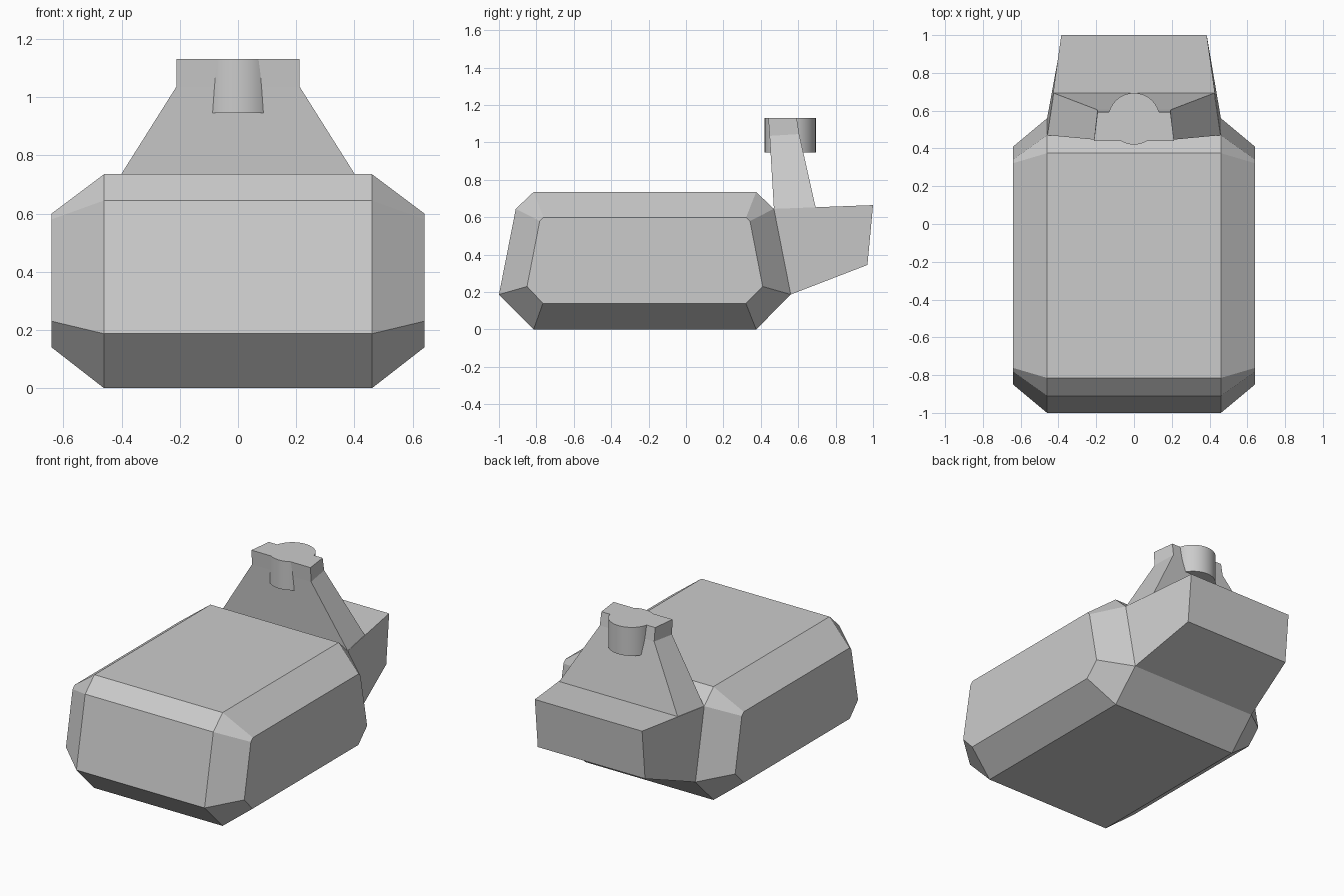
import bpy, bmesh

if "Cube" in bpy.data.objects:
    bpy.data.objects.remove(bpy.data.objects["Cube"])


def loft(name, rings):
    """Closed solid skinned through rings of equal point count."""
    bm = bmesh.new()
    loops = [[bm.verts.new(p) for p in ring] for ring in rings]
    n = len(loops[0])
    for a, b in zip(loops, loops[1:]):
        for i in range(n):
            j = (i + 1) % n
            bm.faces.new((a[i], a[j], b[j], b[i]))
    bm.faces.new(loops[0])
    bm.faces.new(loops[-1])
    bmesh.ops.recalc_face_normals(bm, faces=bm.faces)
    mesh = bpy.data.meshes.new(name)
    bm.to_mesh(mesh)
    bm.free()
    obj = bpy.data.objects.new(name, mesh)
    bpy.context.collection.objects.link(obj)
    return obj


# Faceted main body: octagonal side profiles, smaller at the outer sides
inner = [(-.815, 0), (.375, 0), (.56, .187), (.47, .645),
         (.375, .735), (-.815, .735), (-.91, .645), (-1, .187)]
outer = [(-.765, .14), (.32, .14), (.41, .23), (.342, .58),
         (.322, .6), (-.762, .6), (-.782, .58), (-.85, .23)]
loft("main_body", [[(x, y, z) for y, z in prof] for x, prof in
                   ((-.64, outer), (-.46, inner), (.46, inner), (.64, outer))])


def bar(y, z, x):
    """Left and right points at one profile position."""
    return [(-x, y, z), (x, y, z)]


# Rear block, flush with the sloped back of the body
loft("rear_block", [
    bar(.56, .187, .46) + bar(.47, .645, .46)[::-1],
    bar(.97, .345, .385) + bar(1.0, .665, .385)[::-1]])

# Tapered neck with a short upright top
loft("neck", [
    bar(.47, .645, .458) + bar(.693, .653, .425)[::-1],
    bar(.447, 1.035, .212) + bar(.605, 1.045, .195)[::-1],
    bar(.44, 1.13, .212) + bar(.592, 1.13, .193)[::-1]])

# Round socket through the top of the neck
bpy.ops.mesh.primitive_cylinder_add(vertices=32, radius=.137, depth=.185,
                                    location=(0, .557, 1.0375))
bpy.context.object.name = "socket"
bpy.ops.object.shade_smooth_by_angle()
